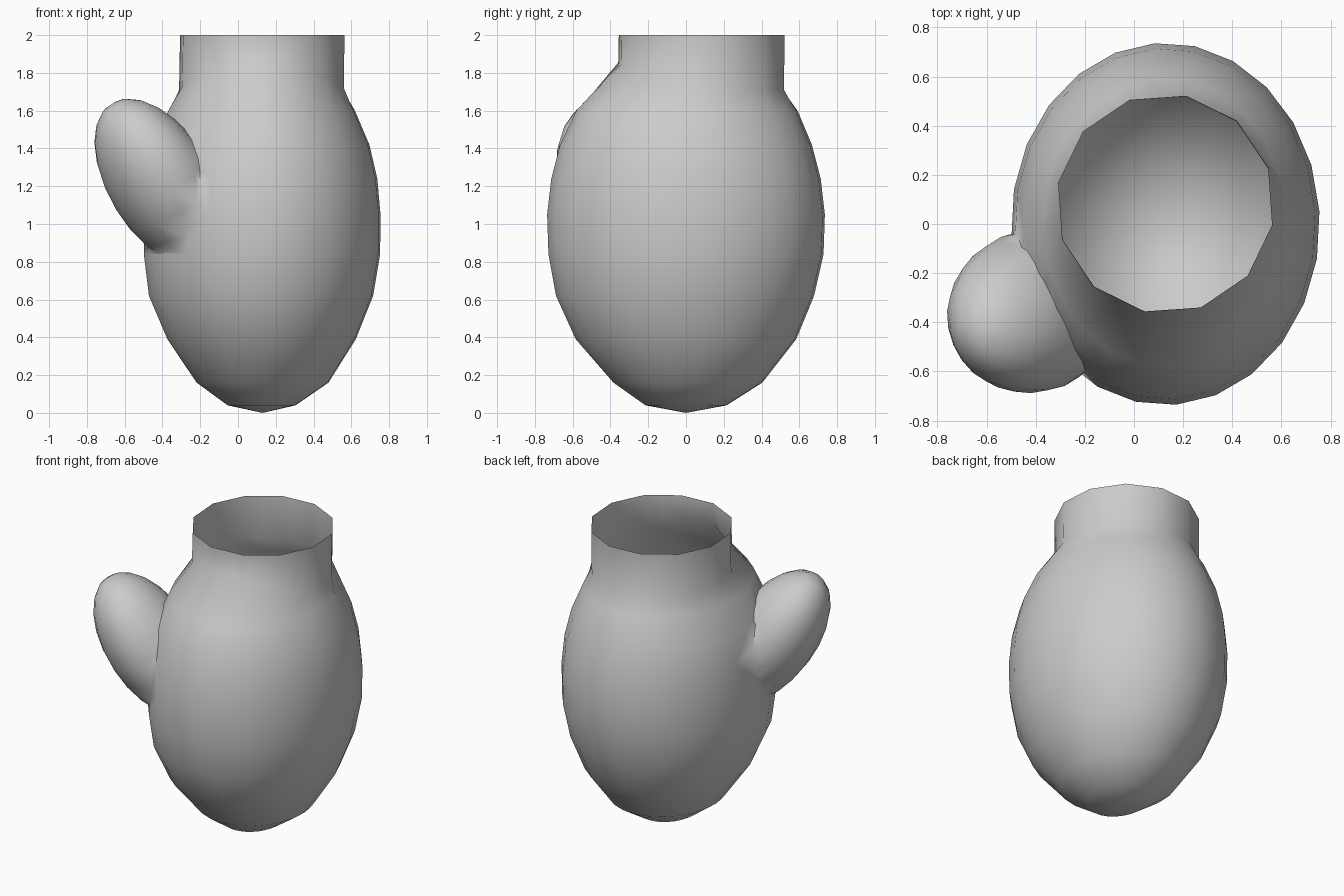
import bpy, bmesh, math
from mathutils import Matrix, Vector

cube = bpy.data.objects.get("Cube")
if cube:
    bpy.data.objects.remove(cube)

mat = bpy.data.materials.new("light grey")
mat.use_nodes = True
grey = (0.6, 0.6, 0.6, 1)
mat.diffuse_color = grey
mat.node_tree.nodes["Principled BSDF"].inputs["Base Color"].default_value = grey

SIDES = 24


def make_object(name, bm):
    bmesh.ops.recalc_face_normals(bm, faces=bm.faces)
    mesh = bpy.data.meshes.new(name)
    bm.to_mesh(mesh)
    bm.free()
    mesh.materials.append(mat)
    obj = bpy.data.objects.new(name, mesh)
    bpy.context.collection.objects.link(obj)
    return obj


def ring(z, cx, cy, rx, ry, cuff=False, lift=0):
    """Oval ring; a cuff ring is a twelve-sided one with split edges."""
    pts = []
    for i in range(SIDES):
        a = math.radians(-11) + math.tau * i / SIDES
        front = max(0, -math.sin(a))
        pts.append(Vector((cx + rx * math.cos(a), cy + ry * math.sin(a),
                           z + lift * front ** 2)))
    if cuff:
        for i in range(1, SIDES, 2):
            pts[i] = (pts[i - 1] + pts[(i + 1) % SIDES]) / 2
    return pts


# Mitten hand: z, centre x, centre y, radius x, radius y
hand = [(0.04, 0.125, 0.0, 0.18, 0.215), (0.16, 0.13, 0.01, 0.35, 0.395),
        (0.39, 0.125, 0.0, 0.50, 0.585), (0.62, 0.122, -0.005, 0.595, 0.685),
        (0.84, 0.127, 0.0, 0.627, 0.73), (1.05, 0.128, 0.0, 0.628, 0.737),
        (1.24, 0.127, 0.0, 0.612, 0.715), (1.42, 0.125, 0.0, 0.572, 0.668),
        (1.6, 0.125, 0.005, 0.495, 0.587)]
rings = [ring(*row) for row in hand]
# Cuff rising from a crease that sits higher at the front
rings.append(ring(1.71, 0.125, 0.08, 0.445, 0.447, cuff=True, lift=0.15))
rings.append(ring(2.0, 0.128, 0.083, 0.443, 0.447, cuff=True))

bm = bmesh.new()
loops = [[bm.verts.new(p) for p in pts] for pts in rings]
for low, high in zip(loops, loops[1:]):
    for i in range(SIDES):
        j = (i + 1) % SIDES
        bm.faces.new((low[i], low[j], high[j], high[i]))
bottom = bm.verts.new((0.13, 0, 0))
for i in range(SIDES):
    bm.faces.new((bottom, loops[0][(i + 1) % SIDES], loops[0][i]))
bm.faces.new(loops[-1])
mitten = make_object("mitten", bm)

# Thumb: a tilted ellipsoid leaning out to the front right
axis = Vector((-0.45, -0.19, 0.75)).normalized()
across = axis.cross(Vector((0, 0, 1))).normalized()
depth = axis.cross(across)
frame = Matrix((across, depth, axis)).transposed().to_4x4()
place = Matrix.Translation((-0.41, -0.355, 1.22)) @ frame @ Matrix.Diagonal((0.33, 0.27, 0.5, 1))
bm = bmesh.new()
bmesh.ops.create_uvsphere(bm, u_segments=20, v_segments=12, radius=1, matrix=place)
thumb = make_object("thumb_cutter", bm)
thumb.hide_render = True

# Fuse the thumb into the hand
union = mitten.modifiers.new("join_thumb", "BOOLEAN")
union.operation = "UNION"
union.solver = "EXACT"
union.object = thumb
graph = bpy.context.evaluated_depsgraph_get()
fused = bpy.data.meshes.new_from_object(mitten.evaluated_get(graph))
mitten.modifiers.clear()
mitten.data = fused
bpy.data.objects.remove(thumb)

# Open the cuff and soften the thumb seam
bm = bmesh.new()
bm.from_mesh(fused)
lid = [f for f in bm.faces if f.calc_center_median().z > 1.99]
bmesh.ops.delete(bm, geom=lid, context="FACES")
bmesh.ops.remove_doubles(bm, verts=bm.verts, dist=0.025)
bm.to_mesh(fused)
bm.free()

bpy.ops.object.select_all(action="DESELECT")
mitten.select_set(True)
bpy.context.view_layer.objects.active = mitten
bpy.ops.object.shade_smooth_by_angle(angle=math.radians(75))
